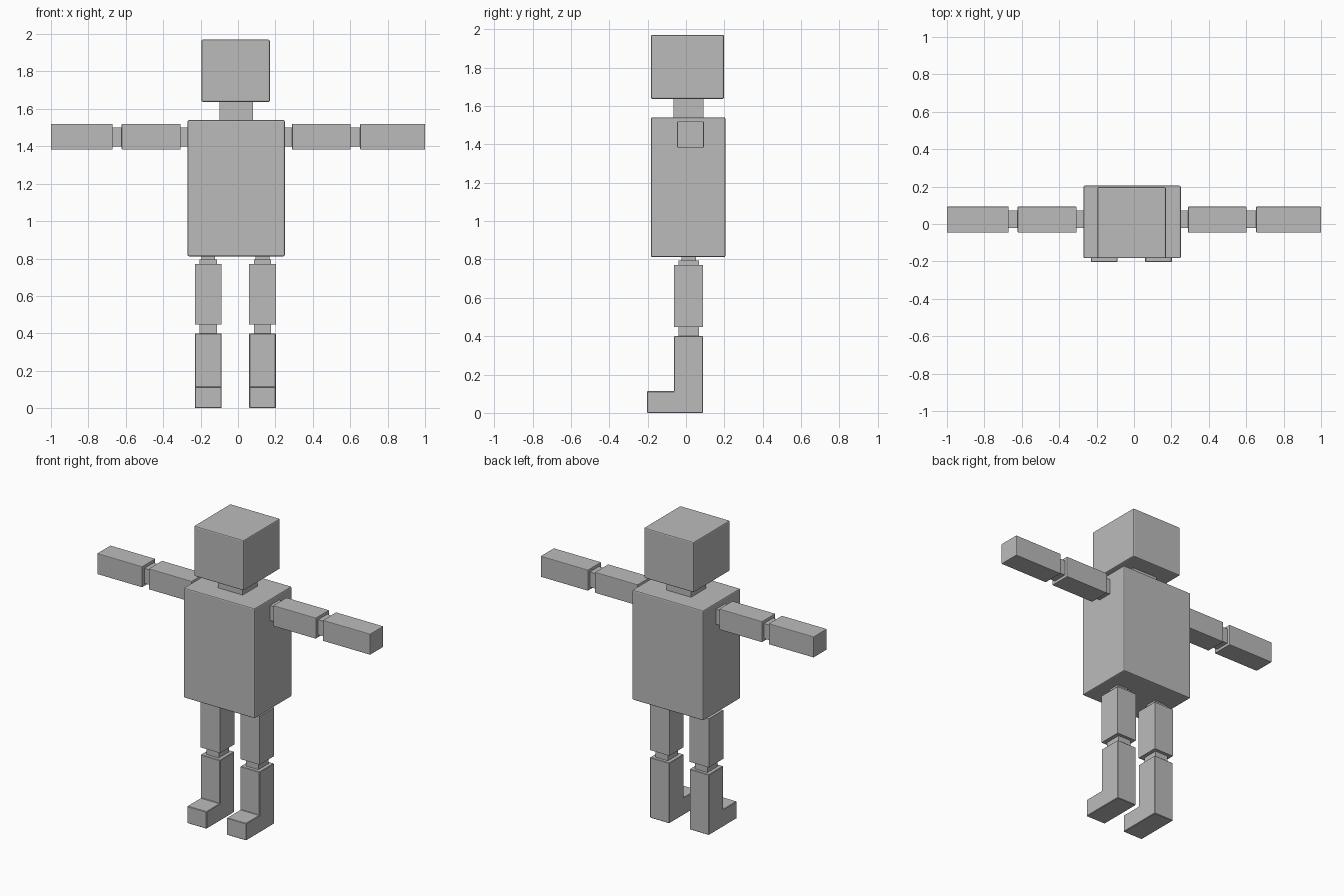
import bpy

if "Cube" in bpy.data.objects:
    bpy.data.objects.remove(bpy.data.objects["Cube"])

grey = bpy.data.materials.new("plain grey")
grey.diffuse_color = (0.5, 0.5, 0.5, 1)
grey.use_nodes = True
grey.node_tree.nodes["Principled BSDF"].inputs["Base Color"].default_value = grey.diffuse_color


def box(name, x, y, z, bevel=0.0):
    """Box between min and max on each axis, with an optional small chamfer."""
    bpy.ops.mesh.primitive_cube_add(
        size=1, location=[(a[0] + a[1]) / 2 for a in (x, y, z)])
    ob = bpy.context.object
    ob.name = name
    ob.scale = [a[1] - a[0] for a in (x, y, z)]
    bpy.ops.object.transform_apply(location=False, rotation=False, scale=True)
    ob.data.materials.append(grey)
    if bevel:
        mod = ob.modifiers.new("edge", 'BEVEL')
        mod.width = bevel
        mod.segments = 2
    return ob


# Torso, neck and head
box("torso", (-0.27, 0.25), (-0.183, 0.205), (0.812, 1.54), 0.007)
box("neck", (-0.10, 0.08), (-0.065, 0.09), (1.52, 1.66))
box("head", (-0.195, 0.17), (-0.183, 0.198), (1.637, 1.97), 0.007)

# Arms: shoulder joint, upper arm, elbow joint, forearm
arm_y, arm_z = (-0.046, 0.093), (1.382, 1.52)
joint_y, joint_z = (-0.022, 0.073), (1.40, 1.50)
for side, s, x0, x1, x2, x3, x4 in (("left", -1, 0.26, 0.307, 0.622, 0.67, 1.0),
                                    ("right", 1, 0.24, 0.289, 0.602, 0.653, 1.0)):
    def span(a, b):
        return sorted((s * a, s * b))
    box(side + "_shoulder_joint", span(x0, x1 + 0.01), joint_y, joint_z)
    box(side + "_upper_arm", span(x1, x2), arm_y, arm_z, 0.004)
    box(side + "_elbow_joint", span(x2 - 0.01, x3 + 0.01), joint_y, joint_z)
    box(side + "_forearm", span(x3, x4), arm_y, arm_z, 0.004)

# Legs: hip joint, thigh, knee joint, shin with foot as one L-shaped piece
leg_y, knee_y = (-0.062, 0.089), (-0.039, 0.068)
for side, c in (("left", -0.159), ("right", 0.131)):
    def around(h):
        return (c - h, c + h)
    box(side + "_hip_peg", around(0.037), (-0.023, 0.052), (0.785, 0.82))
    box(side + "_hip_joint", around(0.046), knee_y, (0.76, 0.794))
    box(side + "_thigh", around(0.071), leg_y, (0.448, 0.77))
    box(side + "_knee_joint", around(0.046), knee_y, (0.39, 0.455))

    # Shin and foot profile in (y, z), extruded across x
    profile = [(-0.203, 0), (0.089, 0), (0.089, 0.40), (-0.062, 0.40),
               (-0.062, 0.113), (-0.203, 0.113)]
    xa, xb = around(0.071)
    n = len(profile)
    verts = [(x, y, z) for x in (xa, xb) for y, z in profile]
    faces = [tuple(range(n))[::-1], tuple(range(n, 2 * n))]
    faces += [(i, (i + 1) % n, n + (i + 1) % n, n + i) for i in range(n)]
    mesh = bpy.data.meshes.new(side + "_shin_and_foot")
    mesh.from_pydata(verts, [], faces)
    mesh.materials.append(grey)
    ob = bpy.data.objects.new(side + "_shin_and_foot", mesh)
    bpy.context.collection.objects.link(ob)
    edge = ob.modifiers.new("edge", 'BEVEL')
    edge.width = 0.003
